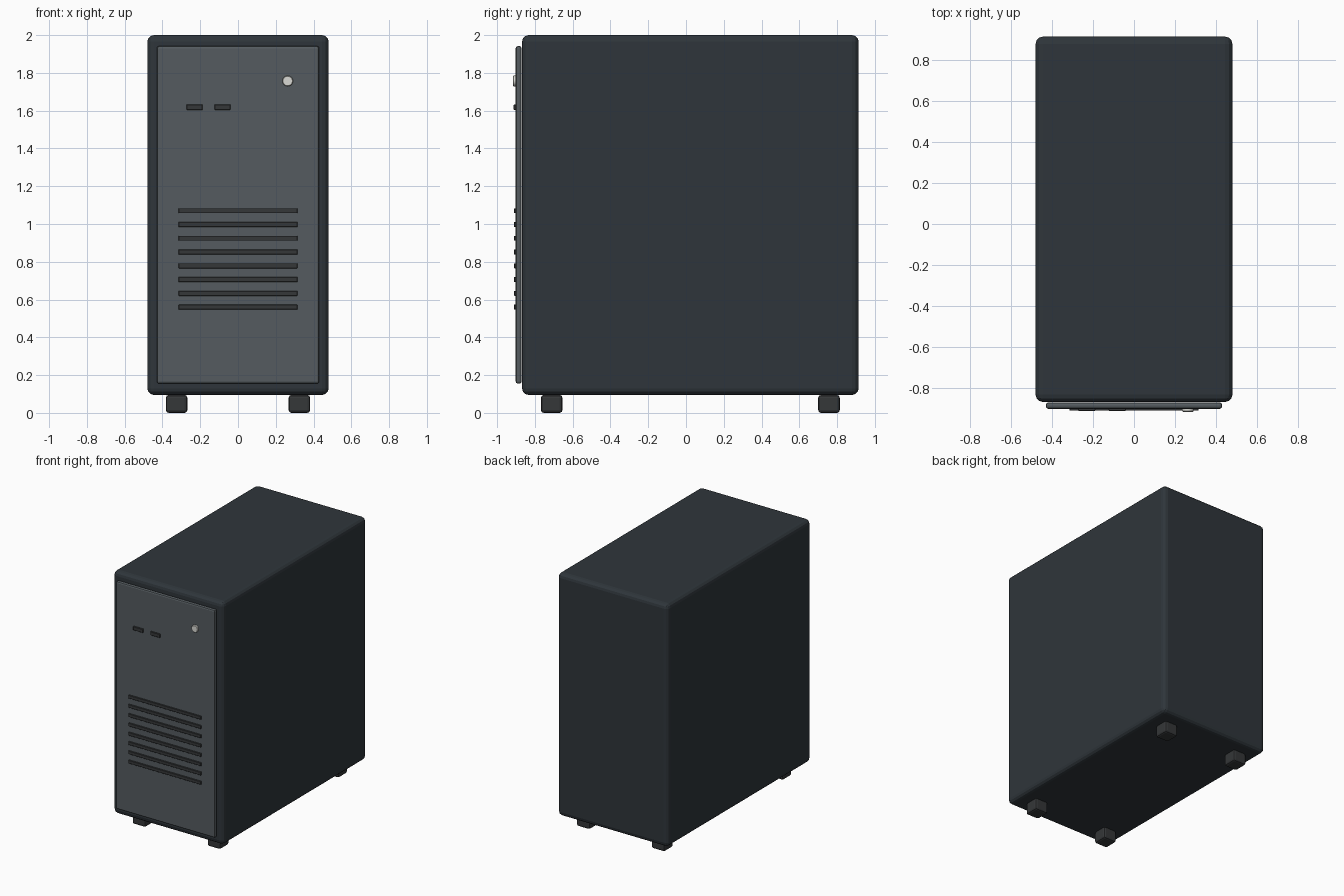
import bpy
from math import radians

if "Cube" in bpy.data.objects:
    bpy.data.objects.remove(bpy.data.objects["Cube"])


def material(name, rgb):
    m = bpy.data.materials.new(name)
    m.diffuse_color = (*rgb, 1)
    m.use_nodes = True
    m.node_tree.nodes["Principled BSDF"].inputs["Base Color"].default_value = m.diffuse_color
    return m


SHELL = material("dark_shell", (0.028, 0.036, 0.043))
PANEL = material("grey_panel", (0.09, 0.105, 0.115))
BLACK = material("dark_plastic", (0.035, 0.038, 0.04))
LIGHT = material("light_button", (0.7, 0.7, 0.66))


def finish(ob, name, mat, bevel, segments):
    ob.name = name
    ob.data.materials.append(mat)
    bpy.ops.object.transform_apply(location=False, rotation=True, scale=True)
    if bevel:
        b = ob.modifiers.new("Bevel", "BEVEL")
        b.width = bevel
        b.segments = segments
        b.limit_method = "ANGLE"
    return ob


def box(name, x, y, z, mat, bevel=0.0, segments=1):
    """Box spanning the given (min, max) ranges."""
    spans = (x, y, z)
    bpy.ops.mesh.primitive_cube_add(size=1, location=[(a + b) / 2 for a, b in spans])
    ob = bpy.context.object
    ob.scale = [b - a for a, b in spans]
    return finish(ob, name, mat, bevel, segments)


# Case shell
box("case_body", (-0.48, 0.48), (-0.868, 0.914), (0.095, 2.0), SHELL, 0.035, 3)

# Front panel
box("front_panel", (-0.43, 0.43), (-0.902, -0.87), (0.155, 1.942), PANEL, 0.012, 2)

# Ventilation slats
for i in range(8):
    z = 0.56 + i * 0.0729
    box(f"vent_slat_{i + 1}", (-0.315, 0.315), (-0.911, -0.893),
        (z - 0.013, z + 0.013), BLACK, 0.002)

# Front ports
for i, x in enumerate((-0.23, -0.082)):
    box(f"front_port_{i + 1}", (x - 0.042, x + 0.042), (-0.912, -0.893),
        (1.604, 1.633), BLACK, 0.002)

# Power button
bpy.ops.mesh.primitive_cylinder_add(vertices=24, radius=0.028, depth=0.022,
                                    location=(0.263, -0.905, 1.757),
                                    rotation=(radians(90), 0, 0))
finish(bpy.context.object, "power_button", LIGHT, 0.003, 1)
bpy.ops.object.shade_smooth_by_angle()

# Feet
for sx, side in ((-1, "left"), (1, "right")):
    for y, end in ((-0.711, "front"), (0.757, "back")):
        x = sx * 0.325
        box(f"{end}_{side}_foot", (x - 0.057, x + 0.057), (y - 0.057, y + 0.057),
            (0.0, 0.095), BLACK, 0.015, 2)
